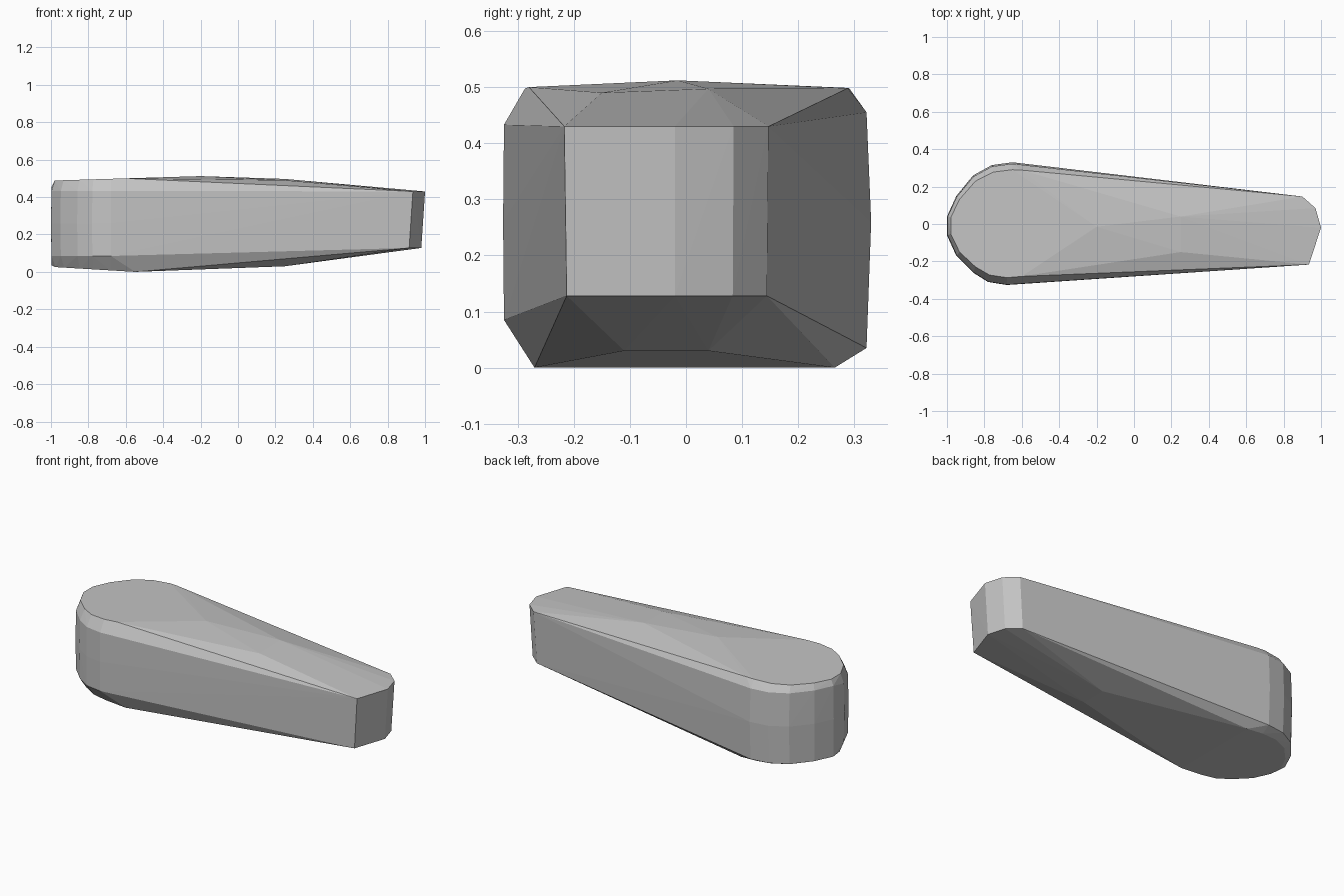
import bpy
import bmesh

# Remove the default cube if the scene has it
default_cube = bpy.data.objects.get("Cube")
if default_cube is not None:
    bpy.data.objects.remove(default_cube, do_unlink=True)


def make_material(name, colour):
    material = bpy.data.materials.new(name)
    material.use_nodes = True
    material.diffuse_color = colour
    shader = material.node_tree.nodes["Principled BSDF"]
    shader.inputs["Base Color"].default_value = colour
    return material


def make_hull(name, points, material):
    """Wrap a flat-faced convex skin around the given points."""
    bm = bmesh.new()
    for point in points:
        bm.verts.new(point)
    result = bmesh.ops.convex_hull(bm, input=bm.verts[:])
    leftover = set(result["geom_interior"]) | set(result["geom_unused"])
    loose = [item for item in leftover if isinstance(item, bmesh.types.BMVert)]
    bmesh.ops.delete(bm, geom=loose, context="VERTS")
    bmesh.ops.recalc_face_normals(bm, faces=bm.faces[:])
    mesh = bpy.data.meshes.new(name)
    bm.to_mesh(mesh)
    bm.free()
    mesh.materials.append(material)
    block = bpy.data.objects.new(name, mesh)
    bpy.context.collection.objects.link(block)
    return block


# Rounded wide end: plan outline, from the back round to the front
wide_outline = [(-.65, .33), (-.76, .315), (-.86, .26), (-.95, .15), (-1, .04),
                (-1, -.06), (-.95, -.17), (-.86, -.26), (-.78, -.31), (-.68, -.326)]
wide_centre = -.66


def inset(x, y, factor_x, factor_y):
    return wide_centre + (x - wide_centre) * factor_x, y * factor_y


points = []
for x, y in wide_outline:
    at_back = y > 0
    # Waist of the wide end
    points.append((x, y, .26))
    # Upper and lower rims, rounder on the back than on the front
    rim = inset(x, y, .99, .975 if at_back else .995)
    points.append((*rim, .455 if at_back else .433))
    points.append((*rim, .035 if at_back else .085))
    # Edges of the slightly sloping top and underside
    top = inset(x, y, .94, .88)
    points.append((*top, .5 + .03 * (top[0] + .6)))
    base = inset(x, y, .93, .82)
    points.append((*base, max(0, -.06 * (base[0] + .55))))

# Narrow end: a leaning wall, set back a little at its foot
narrow_outline = [(.9, .147), (.97, .085), (1, -.02), (.935, -.217)]
for x, y in narrow_outline:
    points.append((x, y, .43))
    points.append((x - .02, y * .98, .128))

# Low ridge along the top
points += [(-.6, -.28, .5), (-.6, .288, .498), (-.2, -.015, .512),
           (.25, .04, .497), (.25, -.15, .49)]

# Matching belly along the underside
points += [(-.55, -.27, 0), (-.55, .265, 0), (.25, .04, .03), (.25, -.11, .03)]

stone_grey = make_material("stone grey", (.55, .55, .55, 1))
make_hull("tapered_block", points, stone_grey)
